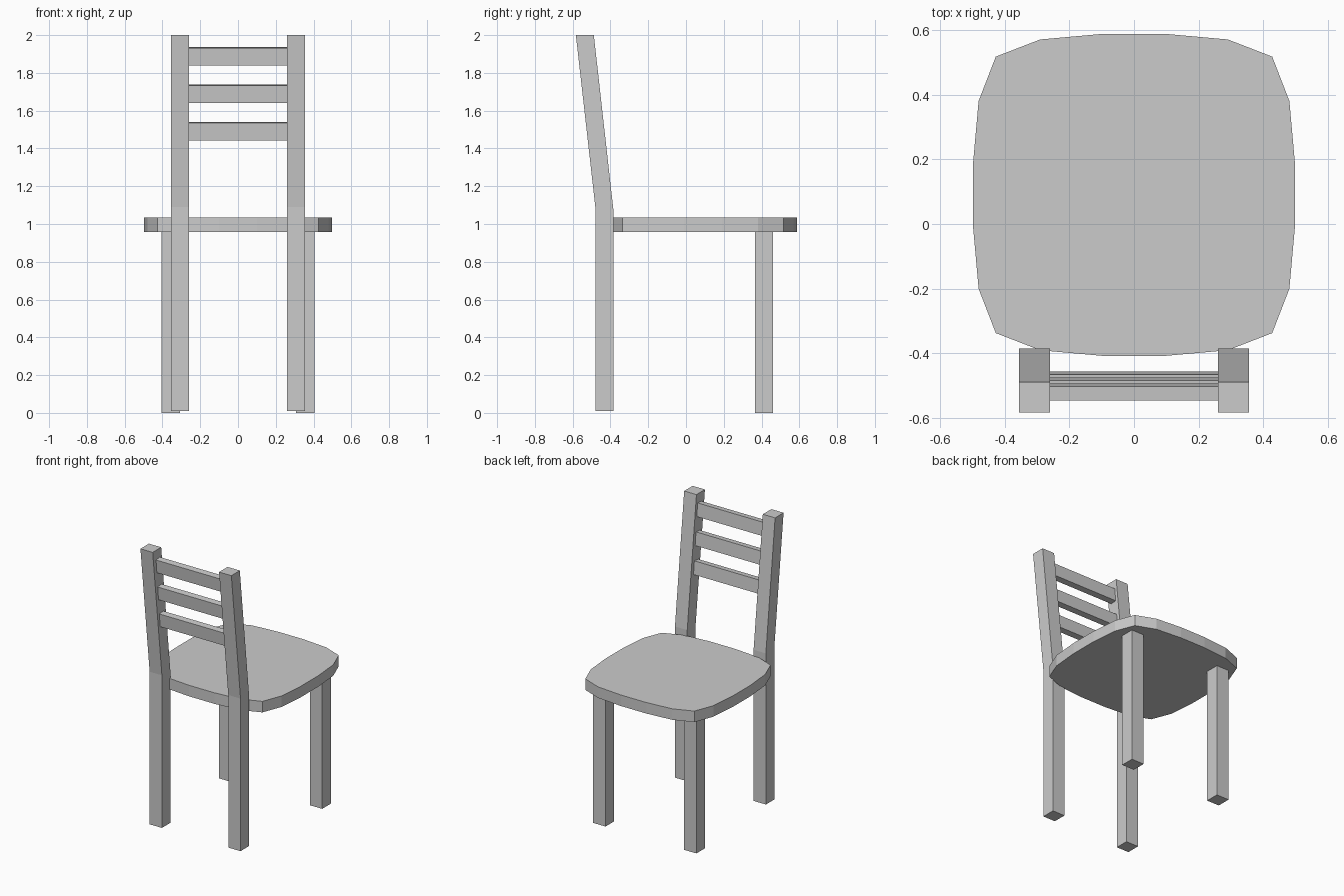
import bpy, bmesh
from math import radians
from mathutils import Matrix, Vector

if "Cube" in bpy.data.objects:
    bpy.data.objects.remove(bpy.data.objects["Cube"])


def finish(name, bm):
    bmesh.ops.recalc_face_normals(bm, faces=bm.faces)
    mesh = bpy.data.meshes.new(name)
    bm.to_mesh(mesh)
    bm.free()
    obj = bpy.data.objects.new(name, mesh)
    bpy.context.collection.objects.link(obj)
    return obj


def extrude(name, points, offset):
    """Flat outline pushed along an offset vector."""
    bm = bmesh.new()
    face = bm.faces.new([bm.verts.new(p) for p in points])
    new = bmesh.ops.extrude_face_region(bm, geom=[face])["geom"]
    verts = [v for v in new if isinstance(v, bmesh.types.BMVert)]
    bmesh.ops.translate(bm, verts=verts, vec=Vector(offset))
    return finish(name, bm)


def box(name, center, size, tilt=0.0):
    bm = bmesh.new()
    m = (Matrix.Translation(center) @ Matrix.Rotation(tilt, 4, 'X')
         @ Matrix.Diagonal((*size, 1)))
    bmesh.ops.create_cube(bm, size=1, matrix=m)
    return finish(name, bm)


# Seat: rounded square made of four turned copies of one corner
corner = [(0.497, 0.1), (0.48, 0.29), (0.427, 0.427), (0.29, 0.48), (0.1, 0.497)]
outline = []
for turn in range(4):
    rot = Matrix.Rotation(radians(90 * turn), 2)
    outline += [rot @ Vector(p) for p in corner]
extrude("seat", [(p.x, p.y + 0.09, 0.957) for p in outline], (0, 0, 0.078))

# Legs: straight ones under the seat, bent ones rising into backrest posts
post = [(-0.48, 0.01), (-0.385, 0.01), (-0.385, 1.08),
        (-0.488, 2.0), (-0.583, 2.0), (-0.48, 1.09)]
for side, s in (("left", -1), ("right", 1)):
    box(f"seat_leg_{side}", (s * 0.356, 0.413, 0.48), (0.097, 0.097, 0.96))
    extrude(f"back_post_{side}", [(s * 0.26, y, z) for y, z in post],
            (s * 0.096, 0, 0))

# Backrest slats, leaning with the posts
for i in range(3):
    box(f"back_slat_{i + 1}", (0, -0.482 - 0.0185 * i, 1.491 + 0.198 * i),
        (0.524, 0.044, 0.094), radians(5.5))
